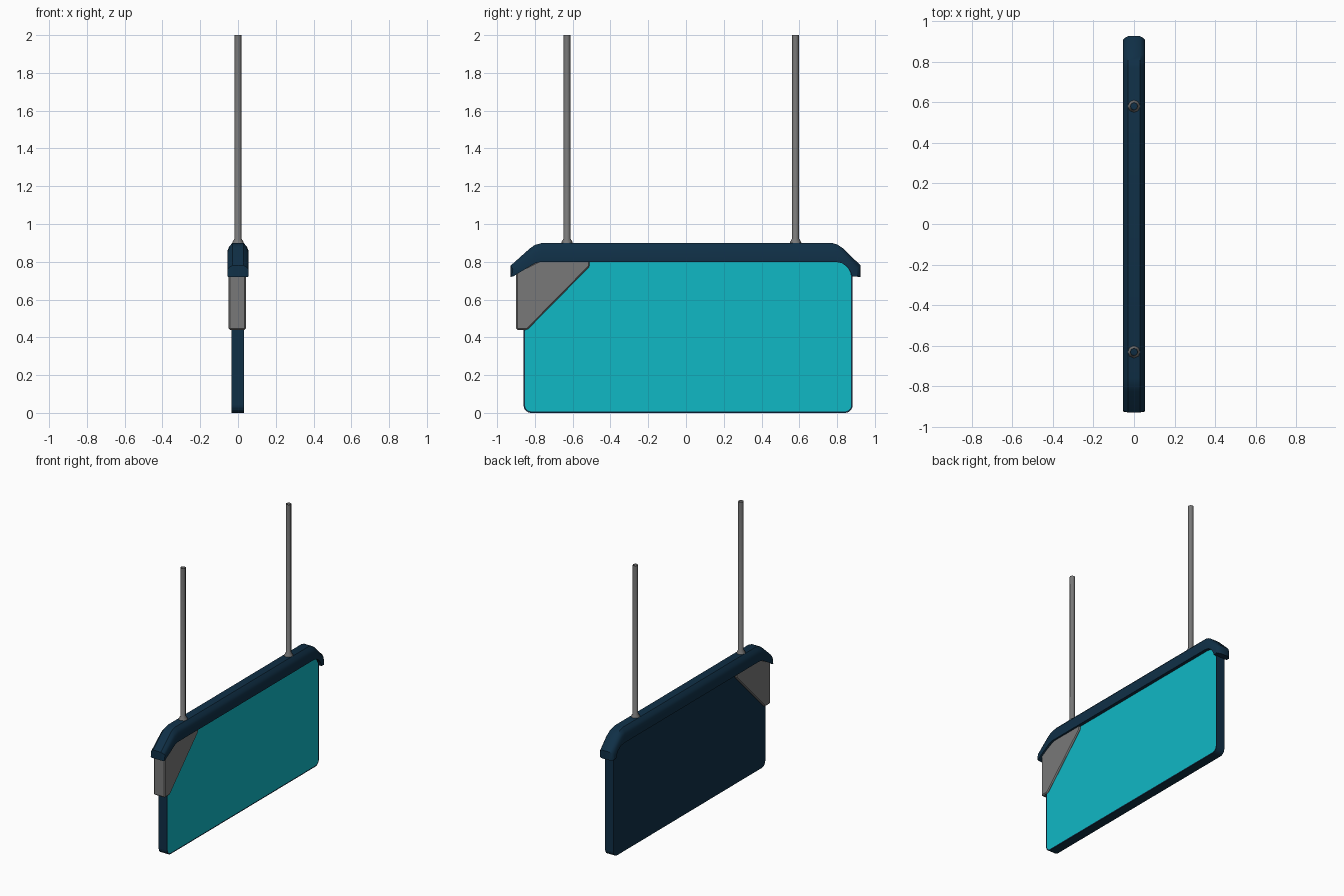
import bpy, bmesh, math
from mathutils import Vector

if "Cube" in bpy.data.objects:
    bpy.data.objects.remove(bpy.data.objects["Cube"])


def mat(name, rgb):
    m = bpy.data.materials.new(name)
    m.diffuse_color = (*rgb, 1)
    m.use_nodes = True
    m.node_tree.nodes["Principled BSDF"].inputs["Base Color"].default_value = m.diffuse_color
    return m


navy = mat("dark navy", (0.005, 0.029, 0.062))
cyan = mat("bright cyan", (0.005, 0.48, 0.56))
grey = mat("metal grey", (0.19, 0.19, 0.19))


def finish(name, bm, materials, smooth=None):
    bmesh.ops.recalc_face_normals(bm, faces=bm.faces)
    me = bpy.data.meshes.new(name)
    bm.to_mesh(me)
    bm.free()
    ob = bpy.data.objects.new(name, me)
    bpy.context.collection.objects.link(ob)
    for m in materials:
        me.materials.append(m)
    if smooth:
        bpy.ops.object.select_all(action='DESELECT')
        ob.select_set(True)
        bpy.context.view_layer.objects.active = ob
        bpy.ops.object.shade_smooth_by_angle(angle=math.radians(smooth))
    return ob


def prism(bm, pts, x0, x1):
    """Extrude a (y, z) outline from x0 to x1; returns the x1 face."""
    a = [bm.verts.new((x0, y, z)) for y, z in pts]
    b = [bm.verts.new((x1, y, z)) for y, z in pts]
    n = len(pts)
    for i in range(n):
        j = (i + 1) % n
        bm.faces.new((a[i], a[j], b[j], b[i]))
    bm.faces.new(a)
    return bm.faces.new(b)


def rounded(y0, y1, z0, z1, radii, steps=5):
    """Rounded rectangle, radii from bottom left counter-clockwise."""
    pts = []
    corners = [(y0, z0, 1, 1), (y1, z0, -1, 1), (y1, z1, -1, -1), (y0, z1, 1, -1)]
    for k, ((y, z, sy, sz), r) in enumerate(zip(corners, radii)):
        for i in range(steps + 1):
            t = math.radians(180 + 90 * k + 90 * i / steps)
            pts.append((y + sy * r + r * math.cos(t), z + sz * r + r * math.sin(t)))
    return pts


# Panel with the cyan face inset on the +x side
bm = bmesh.new()
front = prism(bm, rounded(-0.86, 0.882, 0, 0.808, (0.04, 0.04, 0.09, 0.09)), -0.035, 0.032)
bmesh.ops.recalc_face_normals(bm, faces=bm.faces)
bmesh.ops.inset_region(bm, faces=[front], thickness=0.008)
front.material_index = 1
finish("sign_panel", bm, [navy, cyan])

# Corner bracket wrapping the panel
bm = bmesh.new()
prism(bm, [(-0.90, 0.44), (-0.84, 0.44), (-0.51, 0.775), (-0.51, 0.81),
           (-0.77, 0.81), (-0.90, 0.745)], -0.049, 0.042)
bmesh.ops.recalc_face_normals(bm, faces=bm.faces)
bmesh.ops.bevel(bm, geom=bm.edges[:], offset=0.007, segments=1, affect='EDGES')
finish("corner_bracket", bm, [grey])

# Top cap: chamfered section swept between an inner and an outer line
outer = [(-0.928, 0.72), (-0.928, 0.78), (-0.825, 0.872), (-0.80, 0.889), (-0.76, 0.90),
         (0.77, 0.90), (0.80, 0.892), (0.83, 0.872), (0.925, 0.78), (0.925, 0.72)]
inner = [(-0.915, 0.722), (-0.90, 0.732), (-0.825, 0.777), (-0.80, 0.792), (-0.765, 0.80),
         (0.79, 0.80), (0.825, 0.793), (0.855, 0.772), (0.875, 0.74), (0.88, 0.722)]
section = [(-0.055, 0), (-0.055, 0.6), (-0.047, 0.8), (-0.03, 1),
           (0.03, 1), (0.047, 0.8), (0.055, 0.6), (0.055, 0)]
bm = bmesh.new()
rings = []
for o, i in zip(outer, inner):
    o, i = Vector(o), Vector(i)
    rings.append([bm.verts.new((x, *i.lerp(o, t))) for x, t in section])
n = len(section)
for a, b in zip(rings, rings[1:]):
    for k in range(n):
        j = (k + 1) % n
        bm.faces.new((a[k], a[j], b[j], b[k]))
bm.faces.new(rings[0])
bm.faces.new(rings[-1])
finish("top_cap", bm, [navy], 35)

# Hanging rods, open at the top, with flared feet
for name, y in (("left_rod", -0.63), ("right_rod", 0.58)):
    bm = bmesh.new()
    prev = None
    for r, z in ((0.032, 0.895), (0.029, 0.905), (0.018, 0.924), (0.018, 2.0)):
        ring = [bm.verts.new((r * math.cos(math.tau * k / 8), y + r * math.sin(math.tau * k / 8), z))
                for k in range(8)]
        if prev:
            for k in range(8):
                j = (k + 1) % 8
                bm.faces.new((prev[k], prev[j], ring[j], ring[k]))
        prev = ring
    finish(name, bm, [grey], 50)
